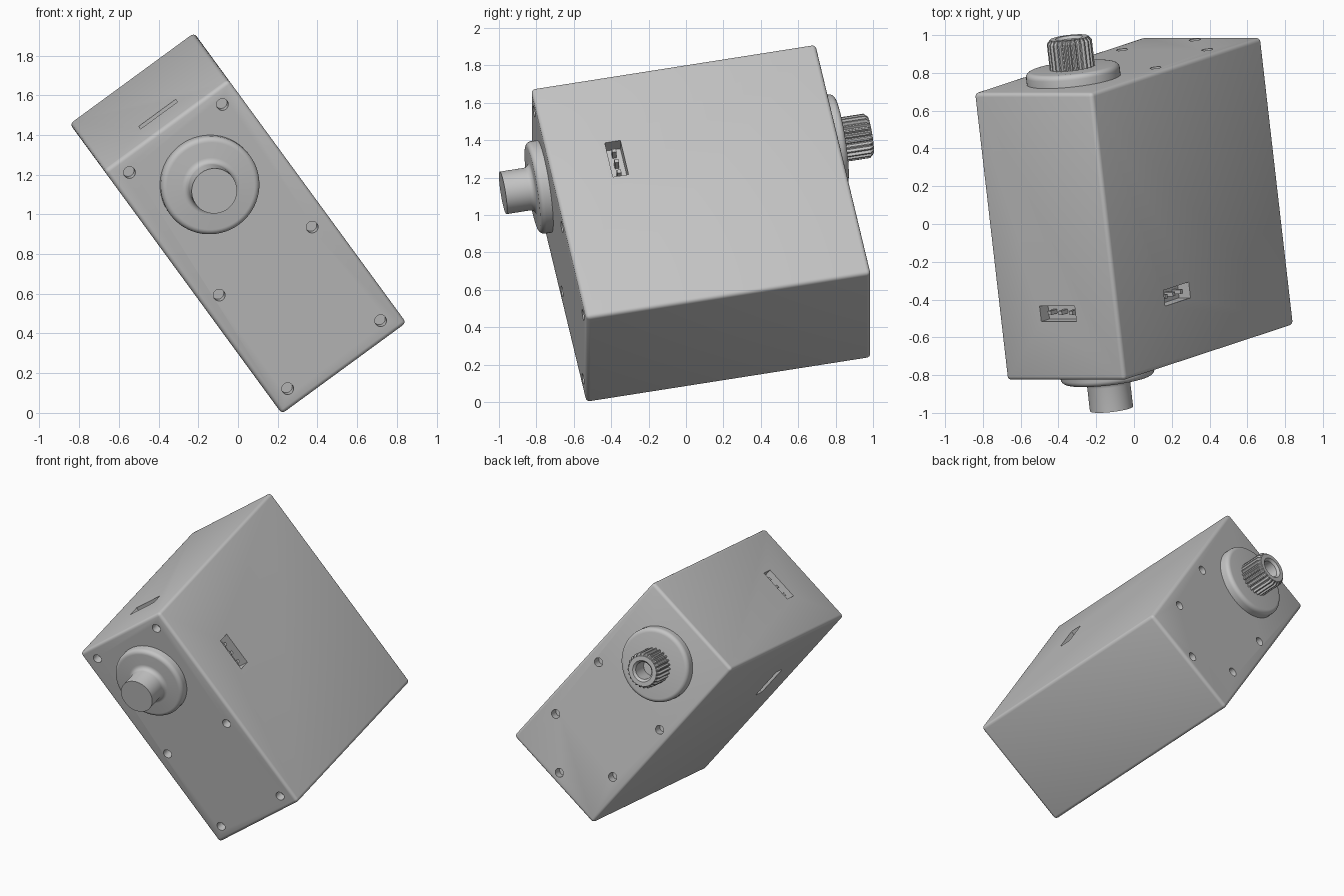
import bpy, bmesh, math
from mathutils import Matrix, Vector

if "Cube" in bpy.data.objects:
    bpy.data.objects.remove(bpy.data.objects["Cube"], do_unlink=True)

# Tilted pose shared by every part: local x = width, y = depth, z = length
POSE = (Matrix.Translation((0, 0.08, 0.955))
        @ Matrix.Rotation(math.radians(-36.2), 4, 'Y')
        @ Matrix.Rotation(math.radians(11), 4, 'X'))
HALF_W, HALF_L = 0.388, 0.775
AXIS_Z = 0.40

gray = bpy.data.materials.new("light gray")
gray.use_nodes = True
gray.diffuse_color = (0.55, 0.55, 0.55, 1)
gray.node_tree.nodes["Principled BSDF"].inputs["Base Color"].default_value = gray.diffuse_color


def finish(bm, name, local=Matrix()):
    bmesh.ops.recalc_face_normals(bm, faces=bm.faces)
    mesh = bpy.data.meshes.new(name)
    bm.to_mesh(mesh)
    bm.free()
    mesh.materials.append(gray)
    obj = bpy.data.objects.new(name, mesh)
    bpy.context.collection.objects.link(obj)
    obj.matrix_world = POSE @ local
    return obj


def smooth(obj, degrees=35):
    bpy.ops.object.select_all(action='DESELECT')
    obj.select_set(True)
    bpy.context.view_layer.objects.active = obj
    bpy.ops.object.shade_smooth_by_angle(angle=math.radians(degrees))


def box(bm, center, size):
    bmesh.ops.create_cube(bm, size=1, matrix=Matrix.Translation(center) @ Matrix.Diagonal((*size, 1)))


def lathe(name, profile, local, steps=64, teeth=False):
    """Stack rings of (radius, height, tooth depth) and bridge them."""
    bm = bmesh.new()
    rings = []
    for radius, height, depth in profile:
        ring = []
        for i in range(steps):
            r = radius - (depth if teeth and i % 4 > 1 else 0)
            a = math.tau * i / steps
            ring.append(bm.verts.new((r * math.cos(a), r * math.sin(a), height)))
        rings.append(ring)
    for low, high in zip(rings, rings[1:]):
        for i in range(steps):
            j = (i + 1) % steps
            bm.faces.new((low[i], low[j], high[j], high[i]))
    bm.faces.new(rings[0])
    bm.faces.new(rings[-1])
    return finish(bm, name, local)


# Housing with softly rounded edges
bm = bmesh.new()
box(bm, (0, 0, 0), (2 * HALF_W, 2 * HALF_L, 2 * HALF_L))
bmesh.ops.bevel(bm, geom=bm.edges[:], offset=0.022, segments=4, profile=0.5, affect='EDGES')
housing = finish(bm, "housing")

# Screw holes, front and back
cut = bmesh.new()
front = [(s * 0.29, z) for s in (-1, 1) for z in (0.69, -0.09, -0.685)]
back = [(s * x, z) for s in (-1, 1) for x, z in ((0.30, 0.07), (0.28, -0.43))] + [(0, -0.705)]
for side, holes in ((-1, front), (1, back)):
    for x, z in holes:
        spot = Matrix.Translation((x, side * HALF_L, z)) @ Matrix.Rotation(math.pi / 2, 4, 'X')
        bmesh.ops.create_cone(cut, cap_ends=True, segments=24, radius1=0.03, radius2=0.03,
                              depth=0.12, matrix=spot)

# Connector sockets: each has a centre, an outward direction and a long direction
sockets = [(Vector((0, -0.415, HALF_L)), Vector((0, 0, 1)), Vector((1, 0, 0)))]
for s in (-1, 1):
    sockets.append((Vector((s * HALF_W, -0.415, 0.228)), Vector((s, 0, 0)), Vector((0, 0, 1))))


def block(across, long, out_size):
    """Size vector for a block with its length and depth along given axes."""
    out, along = across
    side = Vector((0, 1, 0))
    total = out * out_size + along * long[0] + side * long[1]
    return tuple(abs(v) for v in total)


for center, out, along in sockets:
    box(cut, center, block((out, along), (0.23, 0.085), 0.15))
cutter = finish(cut, "socket_cutter")
cutter.hide_render = True

mod = housing.modifiers.new("cuts", 'BOOLEAN')
mod.operation = 'DIFFERENCE'
mod.solver = 'EXACT'
mod.object = cutter
bpy.ops.object.select_all(action='DESELECT')
housing.select_set(True)
bpy.context.view_layer.objects.active = housing
bpy.ops.object.modifier_apply(modifier="cuts")
bpy.data.objects.remove(cutter, do_unlink=True)
smooth(housing)

# Three contact pins in each socket
bm = bmesh.new()
for center, out, along in sockets:
    for k in (-1, 0, 1):
        box(bm, center - out * 0.05 + along * k * 0.07, block((out, along), (0.022, 0.022), 0.06))
finish(bm, "connector_pins")


def arc(cx, cz, radius, start, end, steps=5):
    angles = [math.radians(start + (end - start) * i / steps) for i in range(steps + 1)]
    return [(cx + radius * math.cos(a), cz + radius * math.sin(a), 0) for a in angles]


# Front and back facing placements on the output axis
front_axis = Matrix.Translation((0, -HALF_L, AXIS_Z)) @ Matrix.Rotation(math.pi / 2, 4, 'X')
back_axis = Matrix.Translation((0, HALF_L, AXIS_Z)) @ Matrix.Rotation(-math.pi / 2, 4, 'X')

# Round flanges; the front one blends into a plain shaft
rim = [(0.25, -0.02, 0)] + arc(0.222, 0.037, 0.028, 0, 90)
shaft = arc(0.145, 0.095, 0.03, -90, -180) + [(0.115, 0.225, 0)]
smooth(lathe("front_flange_and_shaft", rim + shaft, front_axis))
smooth(lathe("back_flange", rim, back_axis))

# Splined output gear with a chamfered bore
spline = [(0.12, 0.05, 0.014), (0.12, 0.205, 0.014), (0.102, 0.225, 0),
          (0.072, 0.225, 0), (0.058, 0.21, 0), (0.058, 0.1, 0)]
smooth(lathe("spline_gear", spline, back_axis, steps=100, teeth=True), 20)
